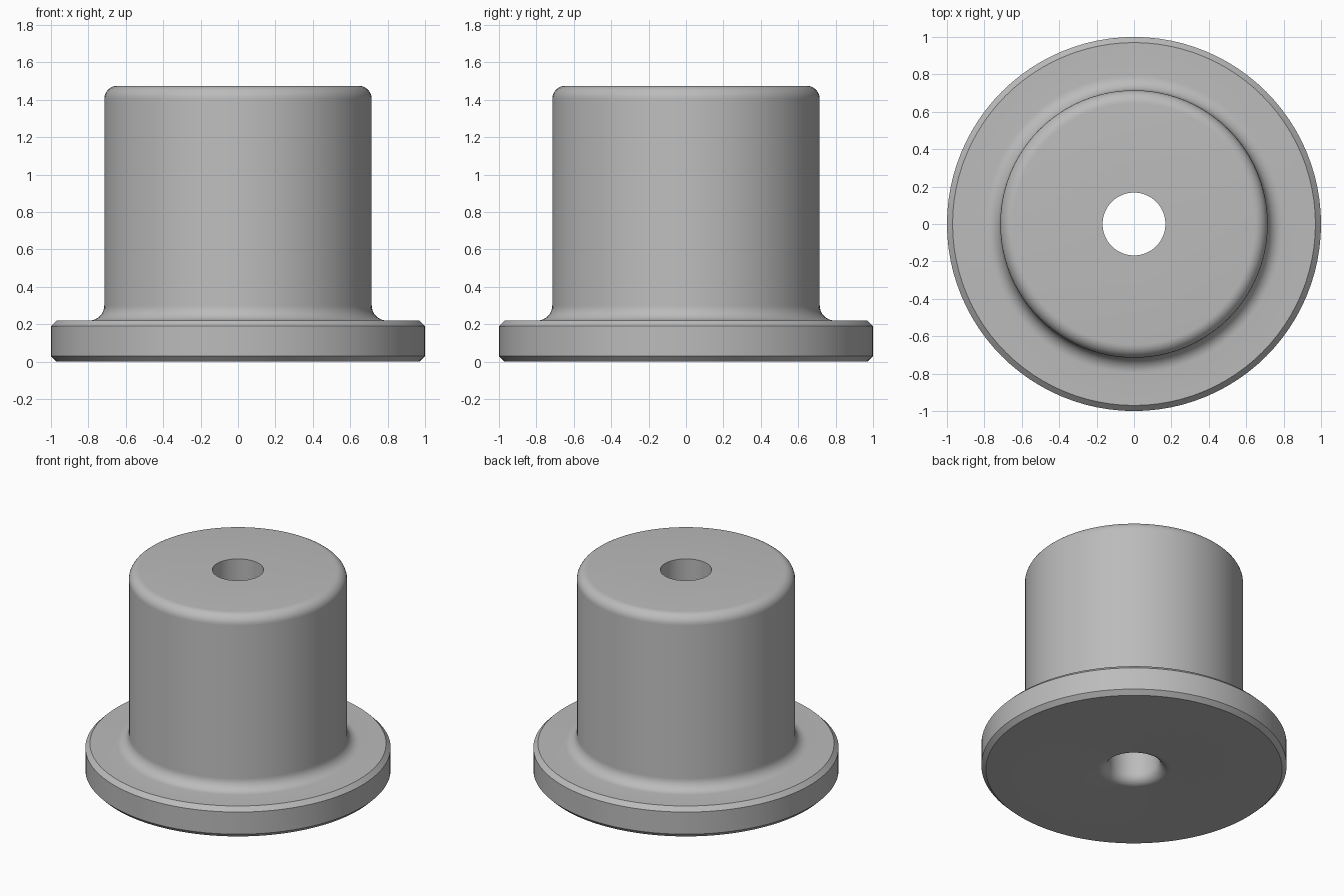
import bpy
import bmesh
import math

cube = bpy.data.objects.get("Cube")
if cube:
    bpy.data.objects.remove(cube, do_unlink=True)

SEGMENTS = 96
BORE, BODY, FLANGE = 0.168, 0.715, 1.0
FLANGE_TOP, HEIGHT = 0.22, 1.475
CHAMFER, ROUND = 0.03, 0.07


def arc(cx, cz, radius, start, end, steps=8):
    """Points of a circular arc in the radius/height plane, angles in degrees."""
    points = []
    for i in range(steps + 1):
        a = math.radians(start + (end - start) * i / steps)
        points.append((cx + radius * math.cos(a), cz + radius * math.sin(a)))
    return points


# Closed cross-section, from the bore mouth outward and up
profile = arc(BORE + ROUND, ROUND, ROUND, 180, 270)
profile += [
    (FLANGE - CHAMFER, 0),
    (FLANGE, CHAMFER),
    (FLANGE, FLANGE_TOP - CHAMFER),
    (FLANGE - CHAMFER, FLANGE_TOP),
]
profile += arc(BODY + 0.08, FLANGE_TOP + 0.08, 0.08, 270, 180)
profile += arc(BODY - ROUND, HEIGHT - ROUND, ROUND, 0, 90)
profile += [(BORE, HEIGHT)]

# Revolve the section around the vertical axis
bm = bmesh.new()
rings = []
for i in range(SEGMENTS):
    a = math.tau * i / SEGMENTS
    rings.append([bm.verts.new((r * math.cos(a), r * math.sin(a), z)) for r, z in profile])
for i, ring in enumerate(rings):
    following = rings[(i + 1) % SEGMENTS]
    for j in range(len(profile)):
        k = (j + 1) % len(profile)
        bm.faces.new((ring[j], following[j], following[k], ring[k]))
bmesh.ops.recalc_face_normals(bm, faces=bm.faces)

mesh = bpy.data.meshes.new("flanged_bushing")
bm.to_mesh(mesh)
bm.free()
bushing = bpy.data.objects.new("flanged_bushing", mesh)
bpy.context.collection.objects.link(bushing)

# Plain grey finish
grey = bpy.data.materials.new("light_grey")
grey.use_nodes = True
color = (0.5, 0.5, 0.5, 1)
grey.diffuse_color = color
grey.node_tree.nodes["Principled BSDF"].inputs["Base Color"].default_value = color
mesh.materials.append(grey)

# Smooth curves, crisp chamfer edges
bpy.ops.object.select_all(action="DESELECT")
bushing.select_set(True)
bpy.context.view_layer.objects.active = bushing
bpy.ops.object.shade_smooth_by_angle(angle=math.radians(30))
